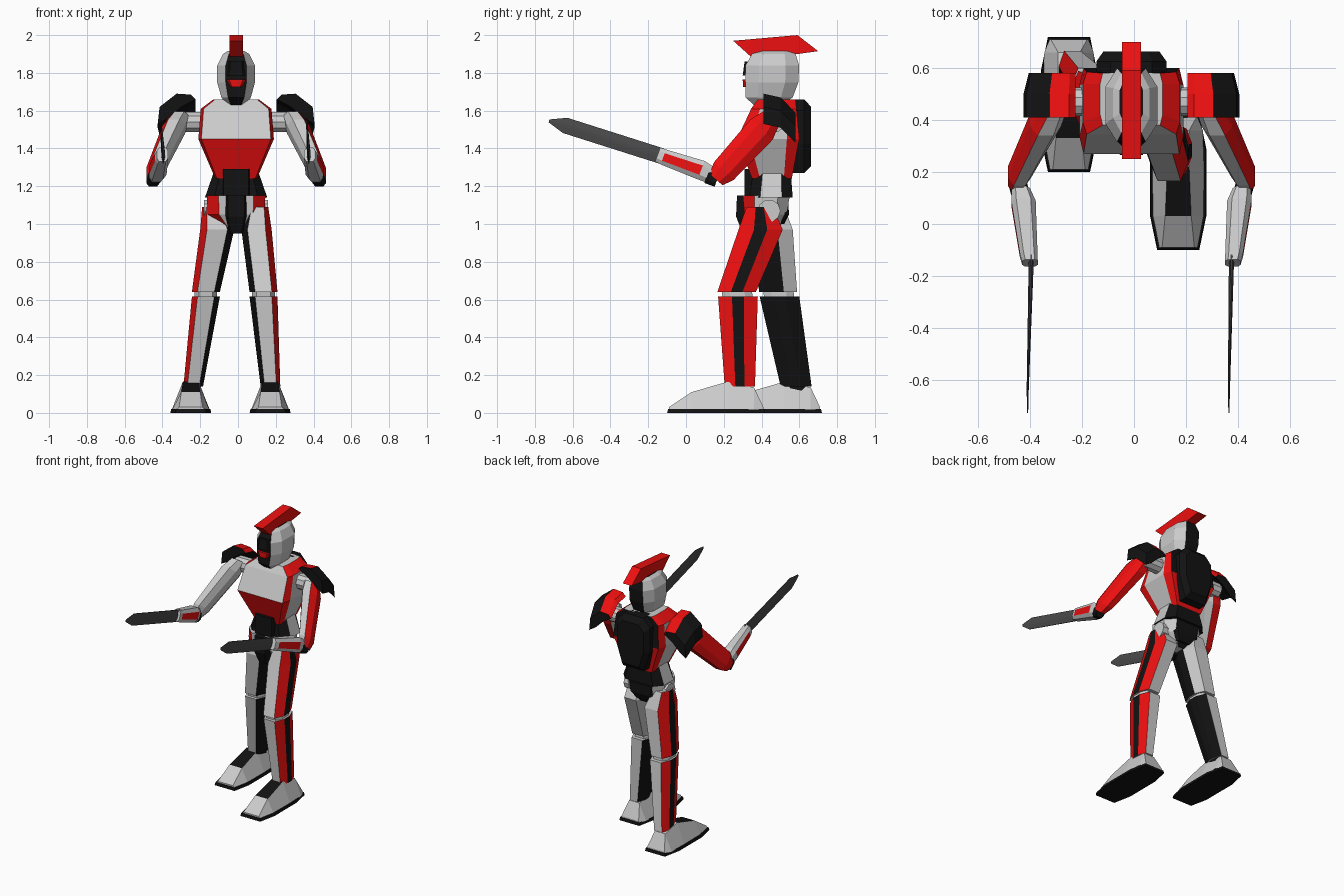
import bpy, bmesh
from math import pi
from mathutils import Vector

if "Cube" in bpy.data.objects:
    bpy.data.objects.remove(bpy.data.objects["Cube"])

C = -0.01  # body centre line


def colour(name, rgb):
    m = bpy.data.materials.new(name)
    m.diffuse_color = (*rgb, 1)
    m.use_nodes = True
    m.node_tree.nodes["Principled BSDF"].inputs["Base Color"].default_value = m.diffuse_color
    return m


SLOTS = [None, colour("red", (0.85, 0.005, 0.005)), colour("black", (0.006, 0.006, 0.006)),
         colour("dark_grey", (0.07, 0.07, 0.07))]
KEY = "grkd"


def loft(name, rings, mats, cap="g"):
    """Skin closed rings; mats = one letter per side, or one string per segment."""
    n = len(rings[0])
    if isinstance(mats, str):
        mats = [mats] * (len(rings) - 1)
    mats = [m * n if len(m) == 1 else m for m in mats]
    bm = bmesh.new()
    vs = [[bm.verts.new(p) for p in r] for r in rings]
    for i in range(len(rings) - 1):
        for j in range(n):
            k = (j + 1) % n
            f = bm.faces.new((vs[i][j], vs[i][k], vs[i + 1][k], vs[i + 1][j]))
            f.material_index = KEY.index(mats[i][j])
    for f in (bm.faces.new(vs[0][::-1]), bm.faces.new(vs[-1])):
        f.material_index = KEY.index(cap)
    bmesh.ops.recalc_face_normals(bm, faces=bm.faces)
    me = bpy.data.meshes.new(name)
    bm.to_mesh(me)
    bm.free()
    for m in SLOTS:
        me.materials.append(m)
    ob = bpy.data.objects.new(name, me)
    bpy.context.collection.objects.link(ob)
    return ob


def limb(name, secs, mats, cap="g", ka=0.6, kb=0.5, tilt=False):
    """Octagonal loft; sec = x, y, z, half width, half depth. Sides run front, right, back, left."""
    u, v = Vector((1, 0, 0)), Vector((0, 1, 0))
    if tilt:
        v = (Vector(secs[-1][:3]) - Vector(secs[0][:3])).cross(u).normalized()
    rings = []
    for x, y, z, a, b in secs:
        pts = [(-ka, -1), (ka, -1), (1, -kb), (1, kb), (ka, 1), (-ka, 1), (-1, kb), (-1, -kb)]
        rings.append([Vector((x, y, z)) + u * (p * a) + v * (q * b) for p, q in pts])
    return loft(name, rings, mats, cap)


def flip(m, s):
    return m if s > 0 else m[0] + m[:0:-1]


def disc(name, loc, r, depth):
    bpy.ops.mesh.primitive_cylinder_add(vertices=10, radius=r, depth=depth, location=loc,
                                        rotation=(0, pi / 2, 0))
    bpy.context.object.name = name


# head, visor, neck and crest
limb("head", [(C, .43, 1.63, .05, .07), (C, .44, 1.67, .078, .125), (C, .455, 1.75, .1, .14),
              (C, .457, 1.84, .1, .142), (C, .465, 1.9, .07, .115), (C, .47, 1.915, .045, .09)],
     "kgggkggg", "k", ka=.55)
limb("visor", [(C, .35, 1.725, .035, .048), (C, .35, 1.765, .062, .05)], "r", "r")
limb("brow", [(C, .35, 1.785, .06, .05), (C, .36, 1.86, .05, .05)], "k", "k")
limb("neck", [(C, .44, 1.56, .06, .06), (C, .44, 1.67, .05, .05)], "k", "k")
crest = [(.25, 1.97), (.59, 2.0), (.7, 1.915), (.59, 1.9), (.35, 1.88)]
loft("crest", [[(C + w, y, z) for y, z in crest] for w in (-.036, .036)], "r", "r")

# torso
limb("torso", [(C, .455, 1.24, .11, .105), (C, .435, 1.45, .2, .165), (C, .465, 1.61, .187, .12),
               (C, .48, 1.66, .12, .1)],
     ["rrgrrrgr", "grgrkrgr", "grrrkrrr"], ka=.92, kb=.6)
pack = [(.08, 1.66), (.135, 1.6), (.135, 1.42), (.085, 1.27)]


def pack_ring(y, k):
    half = [(w * k, 1.46 + (z - 1.46) * k) for w, z in pack]
    return [(C + w, y, z) for w, z in half] + [(C - w, y, z) for w, z in half[::-1]]


loft("backpack", [pack_ring(.54, 1), pack_ring(.625, 1), pack_ring(.663, .8)], "k", "k")

# waist and pelvis
limb("waist", [(C, .45, 1.14, .165, .115), (C, .455, 1.27, .12, .1)], "kkgkkkgk", "k", ka=.7)
limb("buckle", [(C, .39, 1.15, .07, .08), (C, .39, 1.29, .07, .08)], "k", "k", ka=.95, kb=.9)
limb("pelvis", [(C, .42, .97, .06, .07), (C, .42, 1.05, .15, .11), (C, .425, 1.15, .155, .125)],
     "grggkggr", ka=.6)
limb("groin_guard", [(C, .36, .95, .035, .06), (C, .34, 1.04, .055, .075), (C, .35, 1.15, .055, .08)],
     "k", "k", ka=.8)
limb("rear_guard", [(C, .49, 1.0, .06, .03), (C, .5, 1.05, .1, .045), (C, .5, 1.17, .11, .04)],
     "k", "k", ka=.8)

for s, side in ((1, "right"), (-1, "left")):
    def P(x):
        return C + s * x

    # shoulder pad and joint
    prof = [(.215, 1.66), (.24, 1.685), (.315, 1.69), (.405, 1.62), (.415, 1.53), (.36, 1.56), (.29, 1.62)]
    pad = [[(P(.215 + (x - .215) * k), y, z + dz) for x, z in prof]
           for y, dz, k in ((.41, 0, 1), (.5, -.02, 1), (.58, -.1, .9))]
    loft(side + "_shoulder_pad", pad, ["rrkkkkk", "rrkkkkk"], "k")
    disc(side + "_shoulder_joint", (P(.24), .47, 1.54), .055, .16)

    # arm
    limb(side + "_upper_arm", [(P(.445), .16, 1.235, .03, .045), (P(.43), .2, 1.28, .045, .07),
                               (P(.33), .4, 1.5, .06, .08), (P(.3), .45, 1.56, .05, .055)],
         flip("grrrrggg", s), ka=.5, kb=.4, tilt=True)
    limb(side + "_elbow", [(P(.44), .165, 1.235, .035, .04), (P(.425), .11, 1.255, .035, .04)],
         "k", "k", tilt=True)
    limb(side + "_forearm", [(P(.425), .13, 1.26, .035, .045), (P(.415), .08, 1.285, .047, .052),
                             (P(.395), -.12, 1.355, .034, .042), (P(.39), -.15, 1.368, .03, .04)],
         ["g", "ggrgggrg", "g"], ka=.6, kb=.5, tilt=True)

    # blade
    tip = s * .387 - .022
    limb(side + "_blade", [(P(.385), -.13, 1.36, .01, .042), (tip, -.64, 1.522, .004, .042),
                           (tip, -.725, 1.546, .002, .008)], "d", "d", ka=.3, kb=.2, tilt=True)

# legs: thigh, shin, ankle, foot for each stance
THIGH, SHIN = "grkrggkk", "grkrgkkk"
stance = {
    "right": (1, [(.105, .39, 1.09, .055, .07), (.098, .395, .97, .08, .117), (.135, .268, .64, .074, .102)],
              [(.135, .275, .615, .074, .105), (.172, .285, .14, .052, .08)], .17, .16),
    "left": (-1, [(-.13, .45, 1.09, .06, .07), (-.11, .45, .97, .09, .115), (-.17, .488, .64, .074, .1)],
             [(-.17, .495, .615, .074, .105), (-.237, .583, .14, .052, .082)], -.25, .46),
}
for side, (s, thigh, shin, fx, fy) in stance.items():
    limb(side + "_thigh", thigh, flip(THIGH, s), kb=.3)
    limb(side + "_knee", [(*shin[0][:2], .59, .06, .08), (*thigh[2][:2], .66, .06, .08)], "g")
    limb(side + "_shin", shin, flip(SHIN, s), kb=.3)
    ax, ay = shin[1][:2]
    limb(side + "_ankle", [(ax, ay, .08, .04, .06), (ax, ay, .16, .04, .06)], "k", "k")
    disc(side + "_hip_joint", (C + s * .13, .44, 1.07), .06, .08)
    limb(side + "_sole", [(fx, fy, 0, .108, .26), (fx, fy, .02, .104, .255)], "k", "k", ka=.75, kb=.5)
    foot = [(-.25, .075, .062, .03), (-.13, .098, .05, .11), (.06, .1, .042, .165),
            (.2, .095, .042, .135), (.25, .075, .07, .03)]
    rings = [[(fx + x, fy + y, z) for x, z in ((-b, .018), (b, .018), (t, h), (-t, h))]
             for y, b, t, h in foot]
    loft(side + "_foot", rings, ["kggg", "kgkg", "kggg", "kggg"])
